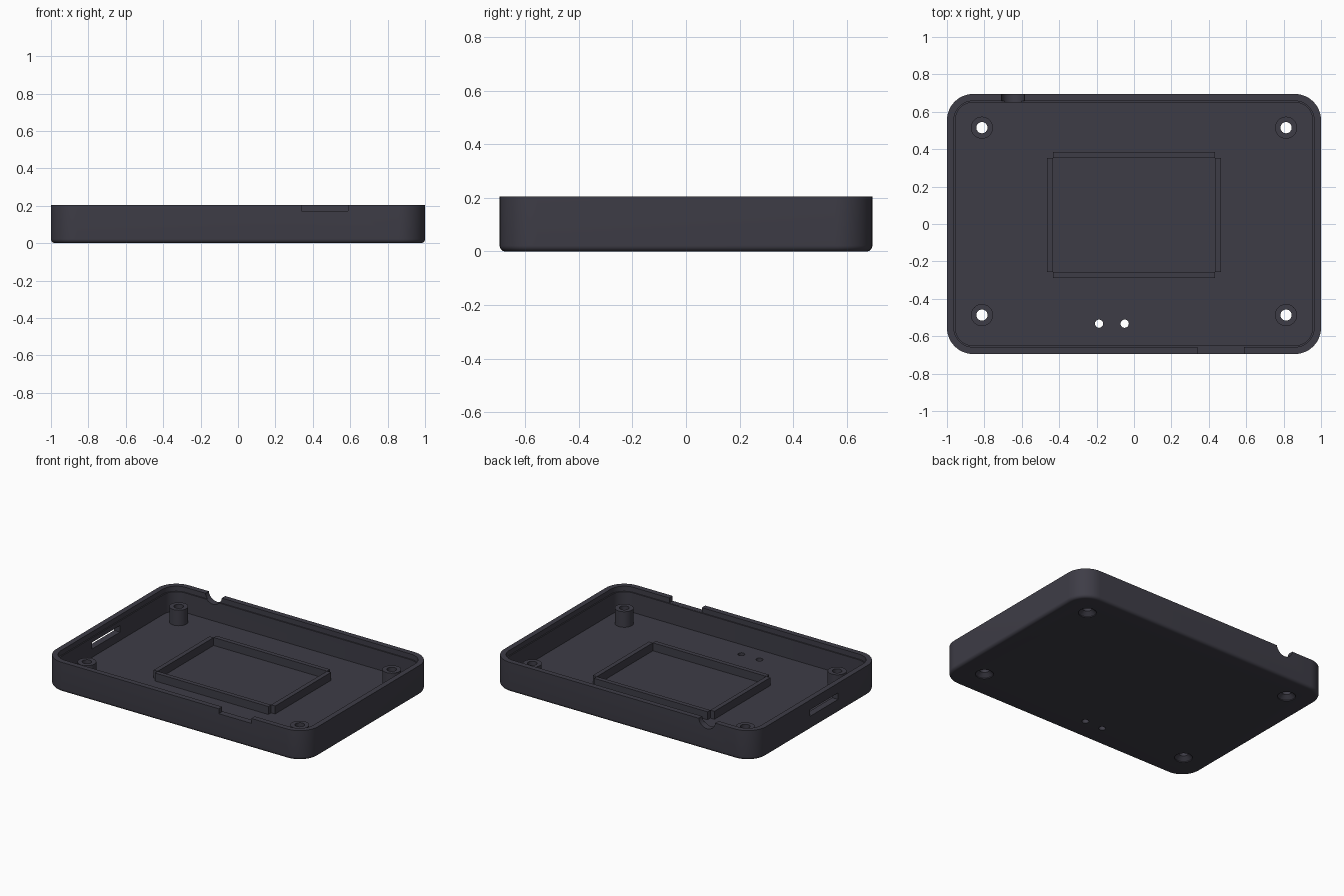
import bpy, bmesh, math

if "Cube" in bpy.data.objects:
    bpy.data.objects.remove(bpy.data.objects["Cube"])

W, D, H = 1.0, 0.695, 0.205      # half width, half depth, height
CORNER, FLOOR = 0.14, 0.035
POSTS = [(x, y) for x in (-0.813, 0.813) for y in (0.515, -0.487)]

plastic = bpy.data.materials.new("dark grey plastic")
plastic.diffuse_color = (0.048, 0.046, 0.062, 1)
plastic.use_nodes = True
plastic.node_tree.nodes["Principled BSDF"].inputs["Base Color"].default_value = plastic.diffuse_color


def make_object(name, bm):
    bmesh.ops.recalc_face_normals(bm, faces=bm.faces)
    mesh = bpy.data.meshes.new(name)
    bm.to_mesh(mesh)
    bm.free()
    mesh.materials.append(plastic)
    ob = bpy.data.objects.new(name, mesh)
    bpy.context.collection.objects.link(ob)
    return ob


def activate(ob):
    bpy.ops.object.select_all(action='DESELECT')
    ob.select_set(True)
    bpy.context.view_layer.objects.active = ob


def smooth(ob):
    activate(ob)
    bpy.ops.object.shade_smooth_by_angle(angle=math.radians(35))


def loft(bm, loops, closed=False):
    """Skin a stack of loops, capping the ends or joining last to first."""
    rings = [[bm.verts.new(p) for p in loop] for loop in loops]
    pairs = list(zip(rings, rings[1:])) + ([(rings[-1], rings[0])] if closed else [])
    for a, b in pairs:
        n = len(a)
        for i in range(n):
            j = (i + 1) % n
            bm.faces.new((a[i], a[j], b[j], b[i]))
    if not closed:
        bm.faces.new(rings[0])
        bm.faces.new(rings[-1])


def rounded_rect(inset, z, seg=12):
    r = CORNER - inset
    pts = []
    for k, (sx, sy) in enumerate(((1, 1), (-1, 1), (-1, -1), (1, -1))):
        for i in range(seg + 1):
            a = math.pi / 2 * (k + i / seg)
            pts.append((sx * (W - CORNER) + r * math.cos(a),
                        sy * (D - CORNER) + r * math.sin(a), z))
    return pts


def circle(x, y, z, r, n=32):
    return [(x + r * math.cos(2 * math.pi * i / n),
             y + r * math.sin(2 * math.pi * i / n), z) for i in range(n)]


def add_box(bm, x0, x1, y0, y1, z0, z1):
    loft(bm, [[(x0, y0, z), (x1, y0, z), (x1, y1, z), (x0, y1, z)] for z in (z0, z1)])


def cut(target, bm):
    cutter = make_object("cutter", bm)
    cutter.hide_render = True
    mod = target.modifiers.new("cut", 'BOOLEAN')
    mod.operation, mod.solver, mod.object = 'DIFFERENCE', 'EXACT', cutter
    activate(target)
    bpy.ops.object.modifier_apply(modifier=mod.name)
    bpy.data.objects.remove(cutter)


# Tray: filleted base, outer wall, rim, lid ledge and floor
F = 0.022
profile = [(F * (1 - math.sin(a)), F * (1 - math.cos(a)))
           for a in (math.pi / 2 * i / 6 for i in range(7))]
profile += [(0, H), (0.037, H), (0.037, 0.17), (0.045, 0.17), (0.045, FLOOR)]
bm = bmesh.new()
loft(bm, [rounded_rect(i, z) for i, z in profile])
tray = make_object("tray", bm)

# Countersunk screw holes
for x, y in POSTS:
    bm = bmesh.new()
    loft(bm, [circle(x, y, z, r) for z, r in
              ((-0.01, 0.057), (0.006, 0.057), (0.03, 0.03), (0.06, 0.03))])
    cut(tray, bm)

# Two indicator light holes
for x in (-0.187, -0.05):
    bm = bmesh.new()
    loft(bm, [circle(x, -0.533, z, 0.022, 24) for z in (-0.02, 0.08)])
    cut(tray, bm)

# Front rim notch and left card slot
for box in ((0.34, 0.588, -0.75, -0.62, 0.171, 0.26),
            (-1.05, -0.92, -0.23, 0.077, 0.093, 0.138)):
    bm = bmesh.new()
    add_box(bm, *box)
    cut(tray, bm)

# Round cable notch in the back rim
bm = bmesh.new()
loft(bm, [[(x - 0.647, y, z + 0.212) for x, z, _ in circle(0, 0, 0, 0.063)]
          for y in (0.6, 0.75)])
cut(tray, bm)
smooth(tray)

# Hollow screw posts
for x, y in POSTS:
    bm = bmesh.new()
    loft(bm, [circle(x, y, z, r) for r, z in
              ((0.03, FLOOR), (0.059, FLOOR), (0.059, 0.142), (0.03, 0.142))], closed=True)
    smooth(make_object("screw_post", bm))

# Raised frame on the floor: four bars with open corners
cy, hx, hy, t, top = 0.048, 0.433, 0.305, 0.031, 0.09
bm = bmesh.new()
for s in (-1, 1):
    add_box(bm, *sorted((s * hx, s * (hx + t))), cy - hy, cy + hy, FLOOR, top)
    add_box(bm, -hx, hx, *sorted((cy + s * hy, cy + s * (hy + t))), FLOOR, top)
make_object("floor_frame", bm)
